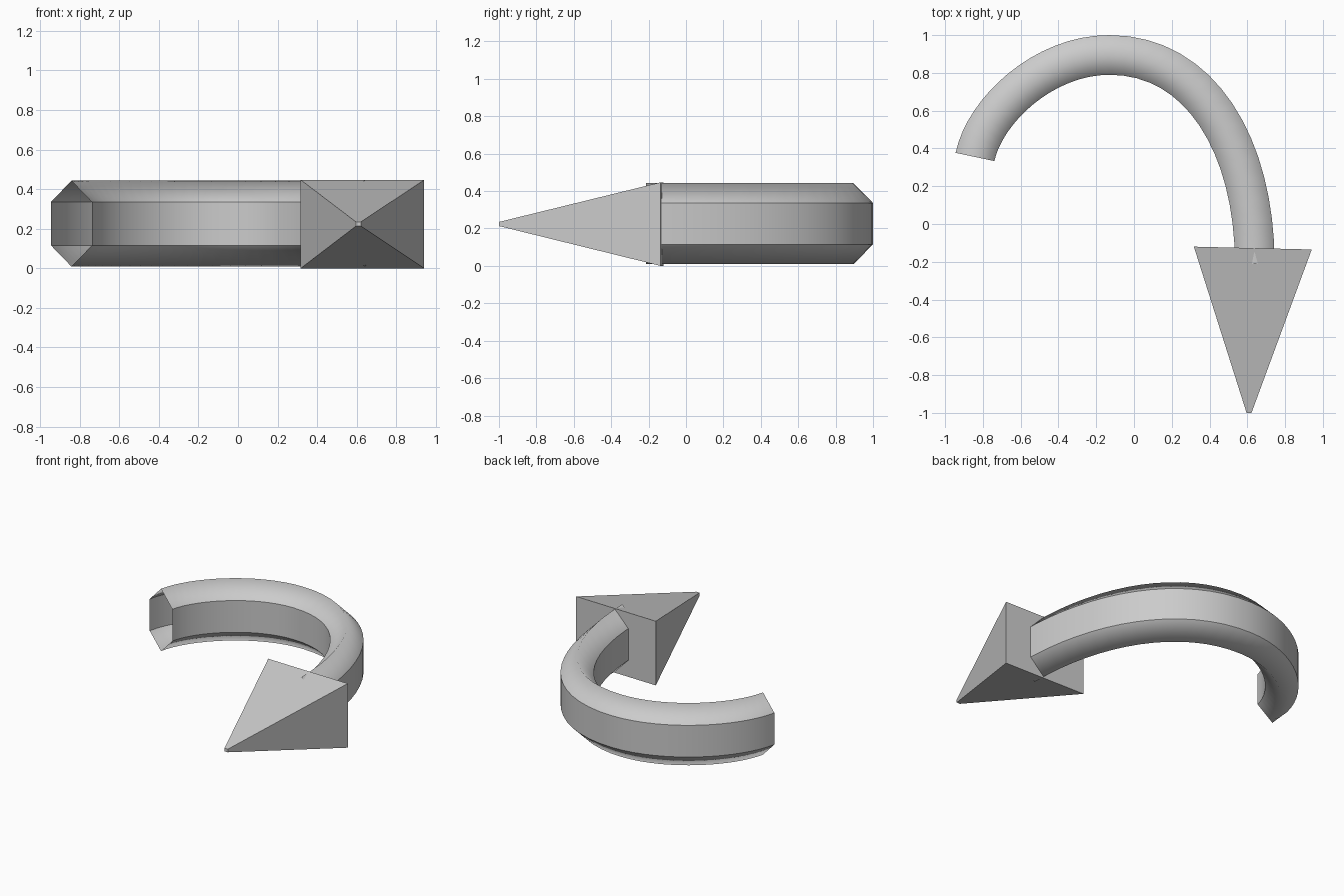
import bpy, bmesh
from mathutils import Vector
from mathutils.geometry import interpolate_bezier

if "Cube" in bpy.data.objects:
    bpy.data.objects.remove(bpy.data.objects["Cube"])


def make_object(name, bm):
    bmesh.ops.recalc_face_normals(bm, faces=bm.faces[:])
    mesh = bpy.data.meshes.new(name)
    bm.to_mesh(mesh)
    bm.free()
    obj = bpy.data.objects.new(name, mesh)
    bpy.context.collection.objects.link(obj)
    return obj


# Centre line of the bent shaft: two bezier spans in plan
spans = [
    [(-0.842, 0.355), (-0.79, 0.60), (-0.48, 0.895), (-0.13, 0.895)],
    [(-0.13, 0.895), (0.35, 0.895), (0.638, 0.42), (0.640, -0.213)],
]
path, tangents = [], []
for i, span in enumerate(spans):
    a, b, c, d = [Vector((x, y, 0)) for x, y in span]
    pts = interpolate_bezier(a, b, c, d, 17)
    for k, p in enumerate(pts):
        if i and k == 0:
            continue
        t = k / 16
        tan = (b - a) * (1 - t) ** 2 + (c - b) * 2 * t * (1 - t) + (d - c) * t * t
        path.append(p)
        tangents.append(tan.normalized())

# Curved shaft: open-ended six-sided tube (side offset, height)
section = [(0, 0.443), (0.105, 0.336), (0.105, 0.115),
           (0, 0.009), (-0.105, 0.115), (-0.105, 0.336)]
bm = bmesh.new()
rings = []
for p, t in zip(path, tangents):
    side = Vector((-t.y, t.x, 0))
    rings.append([bm.verts.new(p + side * s + Vector((0, 0, z))) for s, z in section])
for r0, r1 in zip(rings, rings[1:]):
    for j in range(6):
        k = (j + 1) % 6
        bm.faces.new((r0[j], r0[k], r1[k], r1[j])).smooth = True
# Crisp side corners, soft top and bottom ridges
for r0, r1 in zip(rings, rings[1:]):
    for j in (1, 2, 4, 5):
        bm.edges.get((r0[j], r1[j])).smooth = False
make_object("curved_shaft", bm)

# Arrow head: square pyramid with a tiny blunt tip
bm = bmesh.new()
base = [bm.verts.new(v) for v in
        [(0.317, -0.12, 0), (0.941, -0.135, 0), (0.941, -0.135, 0.447), (0.317, -0.12, 0.447)]]
tip = [bm.verts.new(v) for v in
       [(0.596, -1, 0.213), (0.622, -1, 0.213), (0.622, -1, 0.235), (0.596, -1, 0.235)]]
bm.faces.new(base)
bm.faces.new(tip)
for j in range(4):
    k = (j + 1) % 4
    bm.faces.new((base[j], base[k], tip[k], tip[j]))
make_object("arrow_head", bm)
